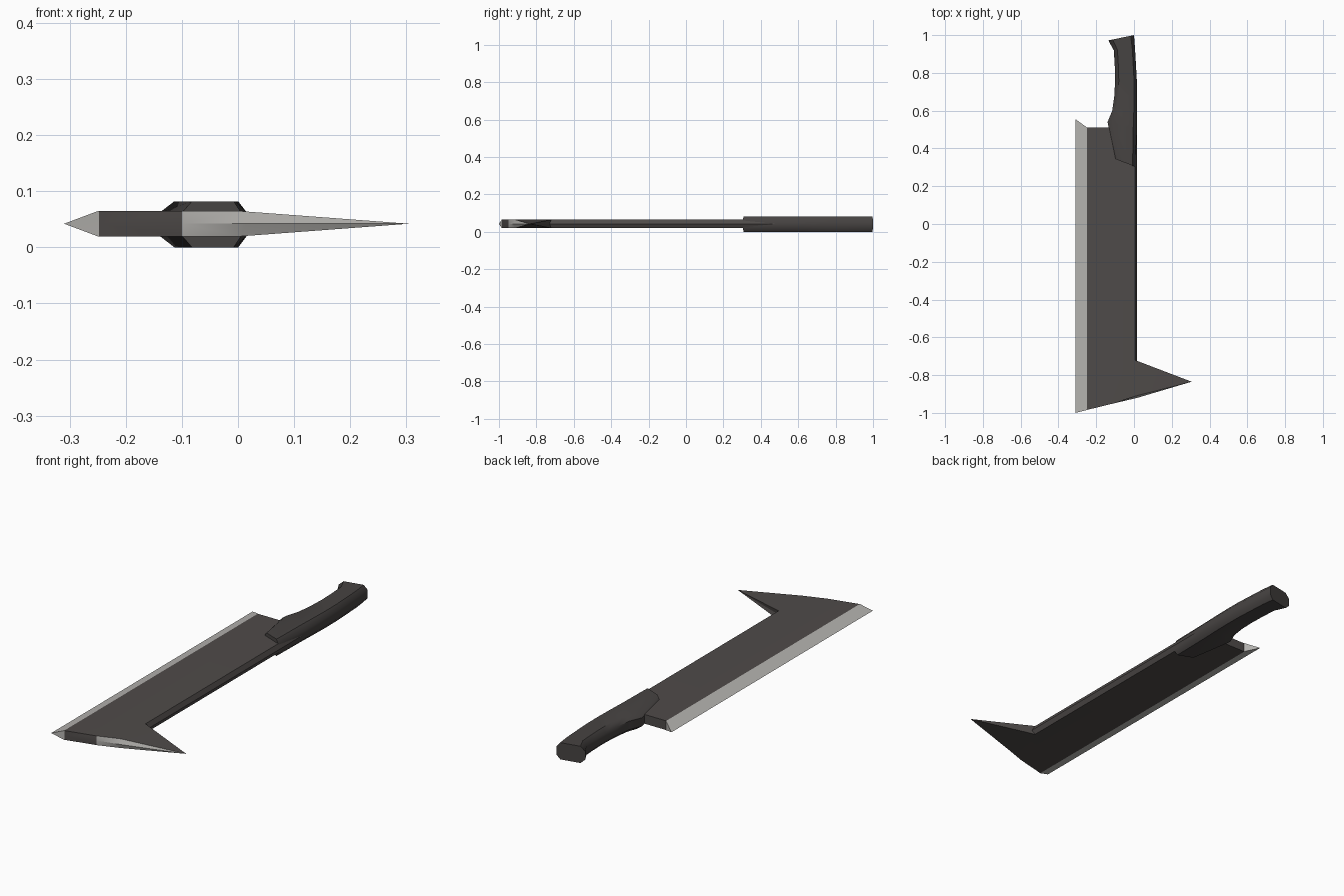
import bpy, bmesh, math

if "Cube" in bpy.data.objects:
    bpy.data.objects.remove(bpy.data.objects["Cube"])

MID, HALF = 0.042, 0.0225   # centre height and half thickness of the blade


def material(name, rgb):
    m = bpy.data.materials.new(name)
    m.diffuse_color = (*rgb, 1)
    m.use_nodes = True
    m.node_tree.nodes["Principled BSDF"].inputs["Base Color"].default_value = m.diffuse_color
    return m


dark = material("dark steel", (0.078, 0.070, 0.067))
light = material("sharpened steel", (0.46, 0.45, 0.43))
grip = material("dark grip", (0.062, 0.056, 0.054))


def finish(name, bm, mats, angle):
    bmesh.ops.remove_doubles(bm, verts=bm.verts, dist=0.0002)
    bmesh.ops.recalc_face_normals(bm, faces=bm.faces)
    me = bpy.data.meshes.new(name)
    bm.to_mesh(me)
    bm.free()
    ob = bpy.data.objects.new(name, me)
    bpy.context.collection.objects.link(ob)
    for m in mats:
        me.materials.append(m)
    bpy.ops.object.select_all(action='DESELECT')
    ob.select_set(True)
    bpy.context.view_layer.objects.active = ob
    bpy.ops.object.shade_smooth_by_angle(angle=math.radians(angle))
    return ob


# Blade: flat outline (x, y), matching mid-plane outline (x, y), colour of the side that follows
pts = [
    ((-0.248, 0.51), (-0.248, 0.51), 1),
    ((-0.25, 0.512), (-0.31, 0.555), 1),    # heel of the cutting edge
    ((-0.25, -0.985), (-0.31, -1.0), 1),    # toe of the cutting edge
    ((-0.248, -0.984), (-0.248, -0.984), 0),
    ((-0.10, -0.948), (-0.10, -0.948), 1),
    ((0.004, -0.912), (0.015, -0.921), 1),
    ((0.305, -0.835), (0.305, -0.835), 0),  # spike tip
    ((0.004, -0.72), (0.015, -0.73), 0),
    ((0.004, 0.51), (0.015, 0.51), 0),
]
TIP = 6
bm = bmesh.new()
mid = [bm.verts.new((*m, MID)) for _, m, _ in pts]
n = len(pts)
for s in (-1, 1):
    flat = [mid[i] if i == TIP else bm.verts.new((*p[0], MID + s * HALF))
            for i, p in enumerate(pts)]
    bm.faces.new([v for i, v in enumerate(flat) if i != TIP])
    bm.faces.new(flat[TIP - 1:TIP + 2])
    for i in range(n):
        j = (i + 1) % n
        ring = [mid[i], mid[j], flat[j], flat[i]]
        f = bm.faces.new(list(dict.fromkeys(ring)))
        f.material_index = pts[i][2]
finish("blade", bm, [dark, light], 20)

# Handle: stations of (left x, left y, right x, right y), lofted with a chamfered section
stations = [
    (-0.10, 0.345, 0.006, 0.303),
    (-0.14, 0.54, 0.016, 0.50),
    (-0.115, 0.60, 0.016, 0.60),
    (-0.104, 0.68, 0.016, 0.68),
    (-0.10, 0.76, 0.015, 0.76),
    (-0.102, 0.84, 0.010, 0.85),
    (-0.107, 0.92, 0.005, 0.935),
    (-0.136, 0.972, 0.0, 1.0),
]
# fraction across the width, fraction of the half height
section = [(0, -0.5), (0.17, -1), (0.87, -1), (1, -0.5),
           (1, 0.5), (0.87, 1), (0.17, 1), (0, 0.5)]
bm = bmesh.new()
rings = []
for lx, ly, rx, ry in stations:
    rings.append([bm.verts.new((lx + (rx - lx) * t, ly + (ry - ly) * t, 0.041 + 0.041 * h))
                  for t, h in section])
for a, b in zip(rings, rings[1:]):
    for i in range(8):
        j = (i + 1) % 8
        bm.faces.new((a[i], a[j], b[j], b[i]))
bm.faces.new(rings[0])
bm.faces.new(rings[-1])
finish("handle", bm, [grip], 45)
